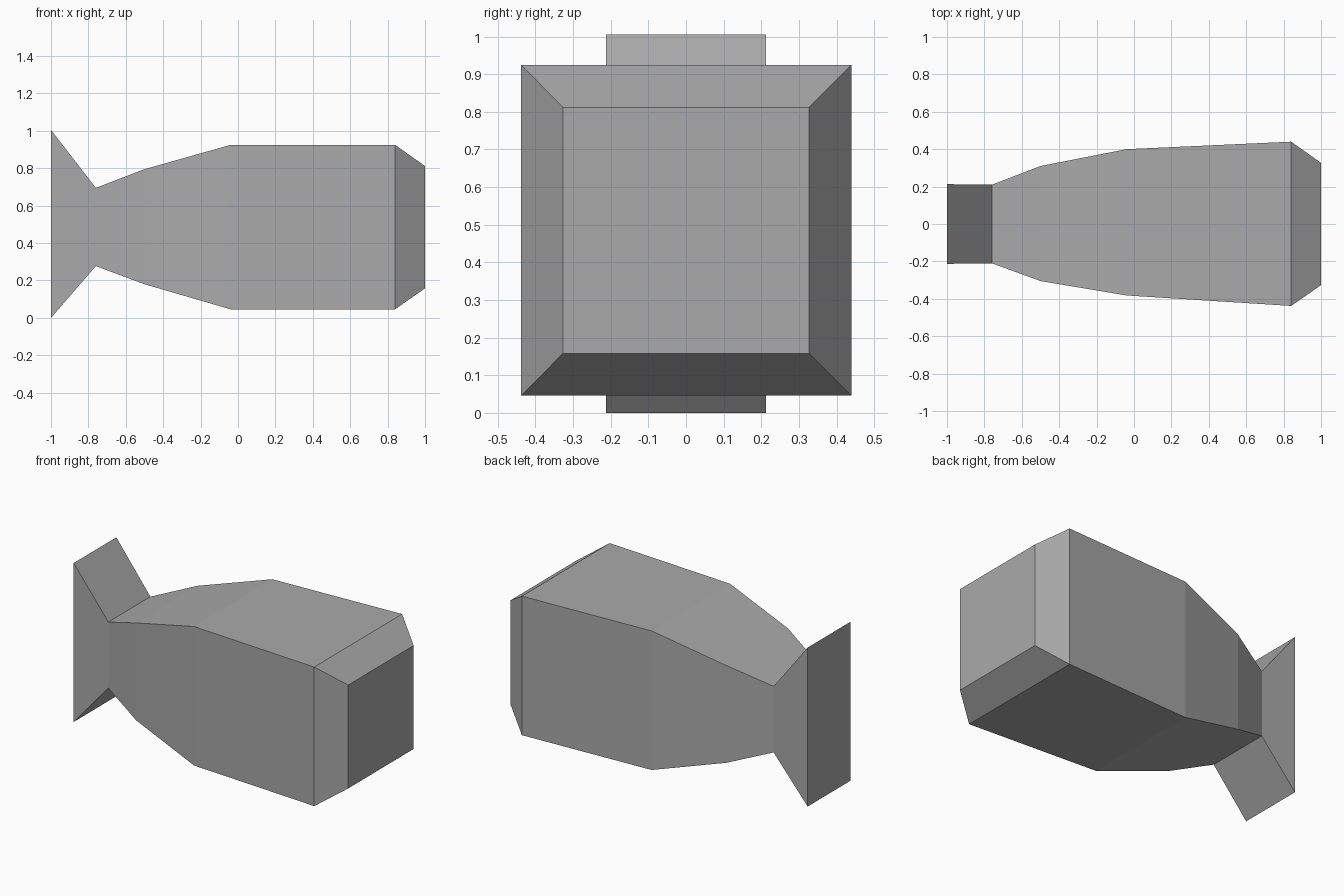
import bpy
import bmesh

if "Cube" in bpy.data.objects:
    bpy.data.objects.remove(bpy.data.objects["Cube"])

# One flat grey for the whole body
grey = bpy.data.materials.new("plain grey")
grey.diffuse_color = (0.4, 0.4, 0.4, 1.0)
grey.use_nodes = True
grey.node_tree.nodes["Principled BSDF"].inputs["Base Color"].default_value = grey.diffuse_color

# Rectangular sections along x: x, y min, y max, z min, z max
sections = [
    (-1.00, -0.213, 0.213, 0.00, 1.005),    # flared tail end
    (-0.76, -0.21, 0.21, 0.277, 0.695),     # narrow waist
    (-0.50, -0.305, 0.31, 0.18, 0.795),
    (-0.04, -0.382, 0.40, 0.046, 0.925),
    (0.84, -0.438, 0.44, 0.046, 0.925),     # widest part
    (1.00, -0.327, 0.327, 0.158, 0.812),    # bevelled nose
]

# Loft the sections into one closed fish-shaped body
bm = bmesh.new()
rings = []
for x, y0, y1, z0, z1 in sections:
    corners = [(y0, z0), (y1, z0), (y1, z1), (y0, z1)]
    rings.append([bm.verts.new((x, y, z)) for y, z in corners])
for a, b in zip(rings, rings[1:]):
    for i in range(4):
        j = (i + 1) % 4
        bm.faces.new((a[i], a[j], b[j], b[i]))

# Tail and nose caps
bm.faces.new(rings[0])
bm.faces.new(rings[-1])
bmesh.ops.recalc_face_normals(bm, faces=bm.faces)

mesh = bpy.data.meshes.new("fish_body")
bm.to_mesh(mesh)
bm.free()
mesh.materials.append(grey)
body = bpy.data.objects.new("fish_body", mesh)
bpy.context.collection.objects.link(body)
